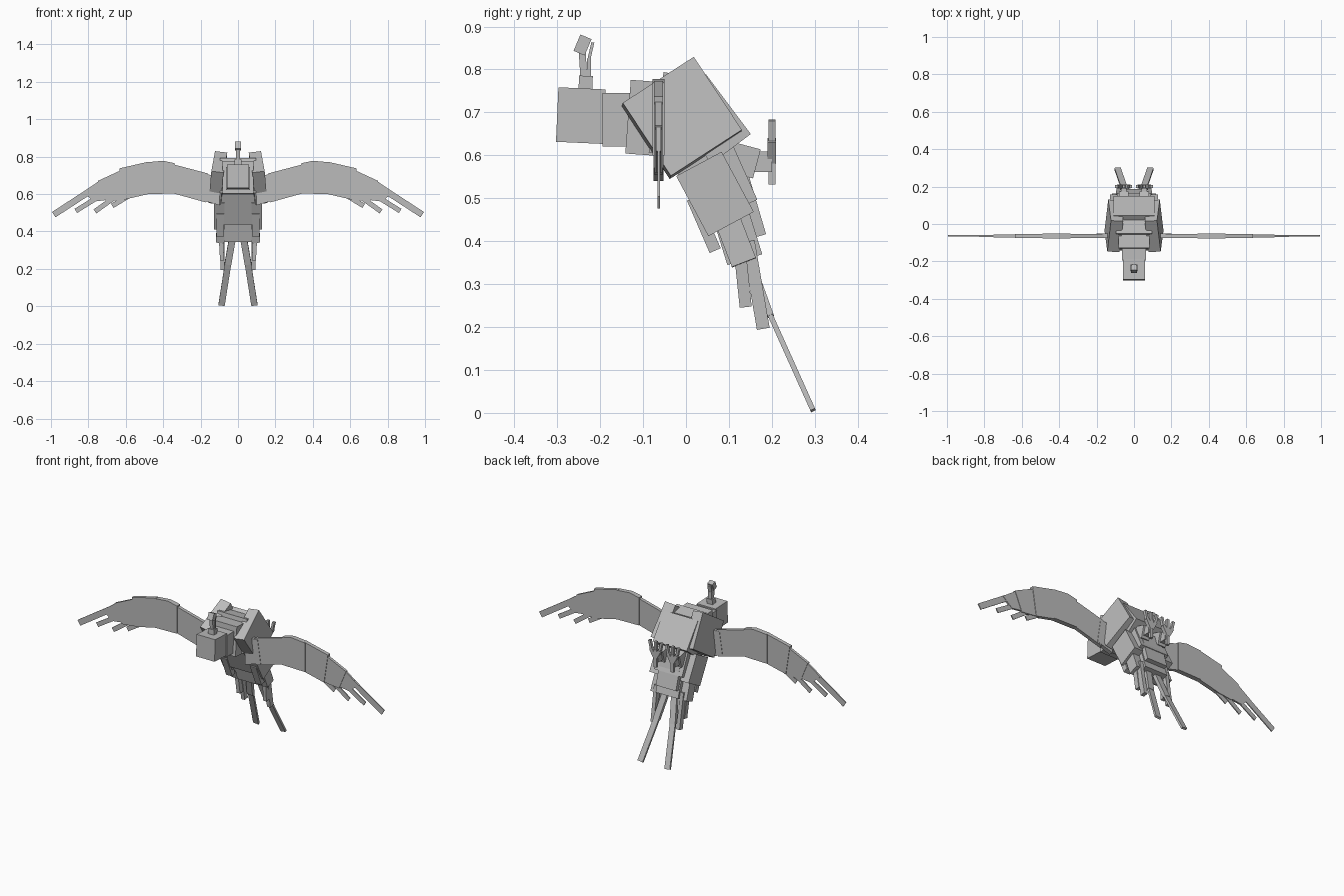
import bpy, bmesh
from mathutils import Vector, Matrix

cube = bpy.data.objects.get("Cube")
if cube:
    bpy.data.objects.remove(cube)

grey = bpy.data.materials.new("plain grey")
grey.use_nodes = True
COLOUR = (0.5, 0.5, 0.5, 1)
grey.diffuse_color = COLOUR
grey.node_tree.nodes["Principled BSDF"].inputs["Base Color"].default_value = COLOUR


def finish(name, bm):
    bmesh.ops.recalc_face_normals(bm, faces=bm.faces)
    mesh = bpy.data.meshes.new(name)
    bm.to_mesh(mesh)
    bm.free()
    mesh.materials.append(grey)
    obj = bpy.data.objects.new(name, mesh)
    bpy.context.collection.objects.link(obj)
    return obj


def mirrored(obj):
    """Copy a left part to the right side."""
    bm = bmesh.new()
    bm.from_mesh(obj.data)
    bmesh.ops.scale(bm, vec=(-1, 1, 1), verts=bm.verts)
    finish(obj.name.replace("left", "right"), bm)


def bar(name, a, b, width, depth, side=(1, 0, 0)):
    """Box running from a to b; width lies along side."""
    a, b = Vector(a), Vector(b)
    axis = (b - a).normalized()
    u = Vector(side)
    u = (u - axis * u.dot(axis)).normalized()
    v = axis.cross(u)
    rot = Matrix((u, v, axis)).transposed().to_4x4()
    size = Matrix.Diagonal((width, depth, (b - a).length, 1))
    bm = bmesh.new()
    bmesh.ops.create_cube(bm, size=1, matrix=Matrix.Translation((a + b) / 2) @ rot @ size)
    return finish(name, bm)


def mid_bar(name, a, b, width, depth):
    return bar(name, (0, *a), (0, *b), width, depth)


def panel(name, outline, thick, y=-0.064):
    """Flat wing piece from an x, z outline."""
    bm = bmesh.new()
    rows = [[bm.verts.new((x, y + s * thick / 2, z)) for x, z in outline] for s in (-1, 1)]
    bm.faces.new(rows[0])
    bm.faces.new(rows[1])
    n = len(outline)
    for i in range(n):
        j = (i + 1) % n
        bm.faces.new((rows[0][i], rows[0][j], rows[1][j], rows[1][i]))
    return finish(name, bm)


# Head and neck
mid_bar("head", (-0.30, 0.695), (-0.19, 0.69), 0.12, 0.127)
mid_bar("neck_front", (-0.195, 0.683), (-0.125, 0.683), 0.13, 0.125)
mid_bar("neck_back", (-0.135, 0.69), (0.0, 0.68), 0.165, 0.172)

# Crest
mid_bar("crest_base", (-0.235, 0.74), (-0.233, 0.785), 0.036, 0.032)
mid_bar("crest_stalk", (-0.238, 0.78), (-0.242, 0.845), 0.02, 0.016)
mid_bar("crest_tip", (-0.249, 0.838), (-0.233, 0.876), 0.034, 0.028)
mid_bar("crest_rear_low", (-0.226, 0.78), (-0.226, 0.825), 0.024, 0.01)
mid_bar("crest_rear_high", (-0.228, 0.815), (-0.217, 0.863), 0.024, 0.007)

# Torso and tail base
mid_bar("collar", (-0.015, 0.787), (-0.05, 0.60), 0.19, 0.075)
mid_bar("back", (0.0, 0.755), (0.105, 0.615), 0.22, 0.115)
mid_bar("belly", (0.0, 0.69), (0.10, 0.467), 0.18, 0.145)
mid_bar("rump", (0.08, 0.54), (0.137, 0.357), 0.145, 0.085)
mid_bar("tail_cover", (0.12, 0.60), (0.175, 0.413), 0.13, 0.024)

# Shoulders, flank layers and side feathers
left_parts = [
    bar("left_shoulder", (0.117, -0.068, 0.77), (0.117, 0.046, 0.60), 0.01, 0.01),
]
bpy.data.objects.remove(left_parts.pop())
left_parts += [
    bar("left_shoulder", (0.10, -0.066, 0.772), (0.115, 0.046, 0.602), 0.066, 0.198, (1, 0.12, 0)),
    bar("left_flank", (0.10, 0.03, 0.58), (0.10, 0.105, 0.44), 0.055, 0.12),
    bar("left_thigh_feather", (0.095, 0.015, 0.50), (0.095, 0.068, 0.378), 0.04, 0.028),
    bar("left_hip_feather", (0.09, 0.085, 0.48), (0.095, 0.135, 0.35), 0.045, 0.06),
    bar("left_short_feather", (0.095, 0.12, 0.43), (0.085, 0.139, 0.247), 0.022, 0.028),
    bar("left_side_feather", (0.085, 0.145, 0.40), (0.083, 0.18, 0.196), 0.022, 0.03),
]

# Long tail streamers
left_parts += [
    bar("left_streamer_top", (0.02, 0.125, 0.42), (0.054, 0.195, 0.225), 0.036, 0.02),
    bar("left_streamer_end", (0.052, 0.193, 0.235), (0.088, 0.296, 0.006), 0.034, 0.012),
]

# Legs tucked behind the body, with flat clawed feet
left_parts += [
    bar("left_thigh", (0.055, 0.09, 0.60), (0.055, 0.165, 0.58), 0.05, 0.07),
    bar("left_shin", (0.055, 0.15, 0.585), (0.055, 0.20, 0.585), 0.03, 0.048),
    bar("left_rear_toe", (0.055, 0.20, 0.59), (0.055, 0.20, 0.532), 0.018, 0.016),
]
for label, dx in (("inner", -0.035), ("middle", 0), ("outer", 0.035)):
    knuckle = (0.055 + dx * 0.8, 0.20, 0.635)
    left_parts += [
        bar(f"left_{label}_toe", (0.055, 0.20, 0.585), knuckle, 0.02, 0.02),
        bar(f"left_{label}_claw", knuckle, (0.055 + dx * 1.1, 0.20, 0.682), 0.014, 0.016),
    ]

# Wing panels, from root to tip
wing = [
    ("root", 0.024, [(0.10, 0.70), (0.18, 0.705), (0.20, 0.57), (0.10, 0.54)]),
    ("arm", 0.020, [(0.16, 0.71), (0.35, 0.76), (0.35, 0.605), (0.17, 0.555)]),
    ("elbow", 0.028, [(0.34, 0.765), (0.40, 0.778), (0.49, 0.77), (0.49, 0.60), (0.34, 0.603)]),
    ("forearm", 0.022, [(0.48, 0.773), (0.635, 0.737), (0.61, 0.57), (0.48, 0.60)]),
    ("wrist", 0.016, [(0.62, 0.73), (0.75, 0.67), (0.705, 0.56), (0.60, 0.572)]),
    ("hand", 0.011, [(0.74, 0.672), (0.83, 0.61), (0.77, 0.56), (0.69, 0.57)]),
]
for label, thick, outline in wing:
    left_parts.append(panel(f"left_wing_{label}", outline, thick))

# Separate wing-tip feathers
feathers = [
    ((0.77, 0.63), (0.985, 0.49), 0.034),
    ((0.73, 0.595), (0.867, 0.51), 0.026),
    ((0.66, 0.582), (0.765, 0.507), 0.026),
    ((0.59, 0.587), (0.672, 0.537), 0.026),
]
for i, (a, b, width) in enumerate(feathers):
    start, end = (a[0], -0.063, a[1]), (b[0], -0.063, b[1])
    left_parts.append(bar(f"left_wing_feather_{i + 1}", start, end, width, 0.006, (0, 0, 1)))

for part in left_parts:
    mirrored(part)
